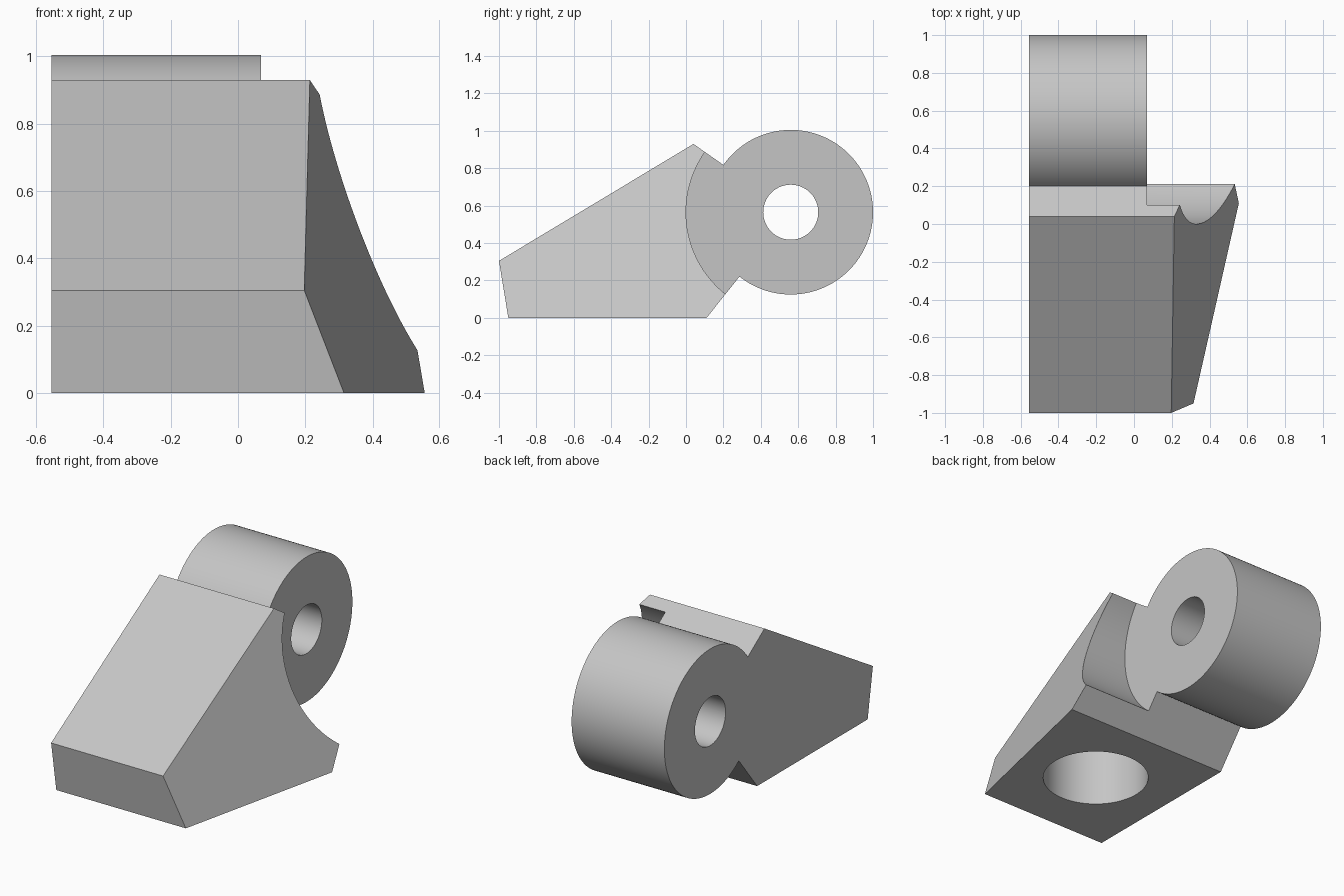
import bpy, bmesh, math
from mathutils import Matrix, Vector

default = bpy.data.objects.get("Cube")
if default:
    bpy.data.objects.remove(default, do_unlink=True)

LEFT, STEP = -0.555, 0.068      # x range of the pivot barrel
PIVOT = (0.56, 0.565)           # y, z of the pivot axis

grey = bpy.data.materials.new("plain grey")
grey.use_nodes = True
grey.diffuse_color = (0.56, 0.56, 0.56, 1)
grey.node_tree.nodes["Principled BSDF"].inputs["Base Color"].default_value = grey.diffuse_color


def finish(name, bm):
    bmesh.ops.recalc_face_normals(bm, faces=bm.faces)
    mesh = bpy.data.meshes.new(name)
    bm.to_mesh(mesh)
    bm.free()
    mesh.materials.append(grey)
    obj = bpy.data.objects.new(name, mesh)
    bpy.context.collection.objects.link(obj)
    return obj


def cylinder(name, radius, start, end, axis):
    """Cylinder whose axis runs from start to end."""
    bm = bmesh.new()
    length = (Vector(end) - Vector(start)).length
    turn = Matrix.Rotation(math.pi / 2, 4, 'Y') if axis == 'X' else Matrix()
    place = Matrix.Translation((Vector(start) + Vector(end)) / 2) @ turn
    bmesh.ops.create_cone(bm, cap_ends=True, segments=128, radius1=radius,
                          radius2=radius, depth=length, matrix=place)
    return finish(name, bm)


def pivot_cylinder(name, radius, x0, x1):
    return cylinder(name, radius, (x0, *PIVOT), (x1, *PIVOT), 'X')


def combine(target, tool, operation):
    tool.hide_render = True
    mod = target.modifiers.new(operation.lower(), 'BOOLEAN')
    mod.operation, mod.solver, mod.object = operation, 'EXACT', tool
    bpy.context.view_layer.objects.active = target
    bpy.ops.object.modifier_apply(modifier=mod.name)
    bpy.data.objects.remove(tool, do_unlink=True)


# Wedge body: side profile (y, z) running to the pivot axis, extruded along x
profile = [(-0.95, 0), (-1, 0.305), (0.04, 0.93), PIVOT, (0.11, 0)]
bm = bmesh.new()
side = bm.faces.new([bm.verts.new((LEFT, y, z)) for y, z in profile])
extruded = bmesh.ops.extrude_face_region(bm, geom=[side])["geom"]
bmesh.ops.translate(bm, vec=(1.5, 0, 0),
                    verts=[g for g in extruded if isinstance(g, bmesh.types.BMVert)])

# Slanted side of the wedge
cut = bmesh.ops.bisect_plane(bm, geom=bm.verts[:] + bm.edges[:] + bm.faces[:],
                             plane_co=(0.315, -0.95, 0), plane_no=(1, -0.2264, 0.35),
                             clear_outer=True)
bmesh.ops.holes_fill(bm, edges=[g for g in cut["geom_cut"] if isinstance(g, bmesh.types.BMEdge)])
body = finish("hinge_bracket", bm)

# Round clearance scoop, pivot barrel, bore and the blind socket underneath
combine(body, pivot_cylinder("scoop_cutter", 0.56, STEP, 1.5), 'DIFFERENCE')
combine(body, pivot_cylinder("pivot_barrel", 0.44, LEFT, STEP), 'UNION')
combine(body, pivot_cylinder("bore_cutter", 0.147, -1, 0.5), 'DIFFERENCE')
combine(body, cylinder("socket_cutter", 0.3, (-0.05, -0.4, -0.2), (-0.05, -0.4, 0.42), 'Z'),
        'DIFFERENCE')

# Smooth curved walls with crisp edges
bpy.ops.object.select_all(action='DESELECT')
body.select_set(True)
bpy.context.view_layer.objects.active = body
bpy.ops.object.shade_smooth_by_angle(angle=math.radians(25))
